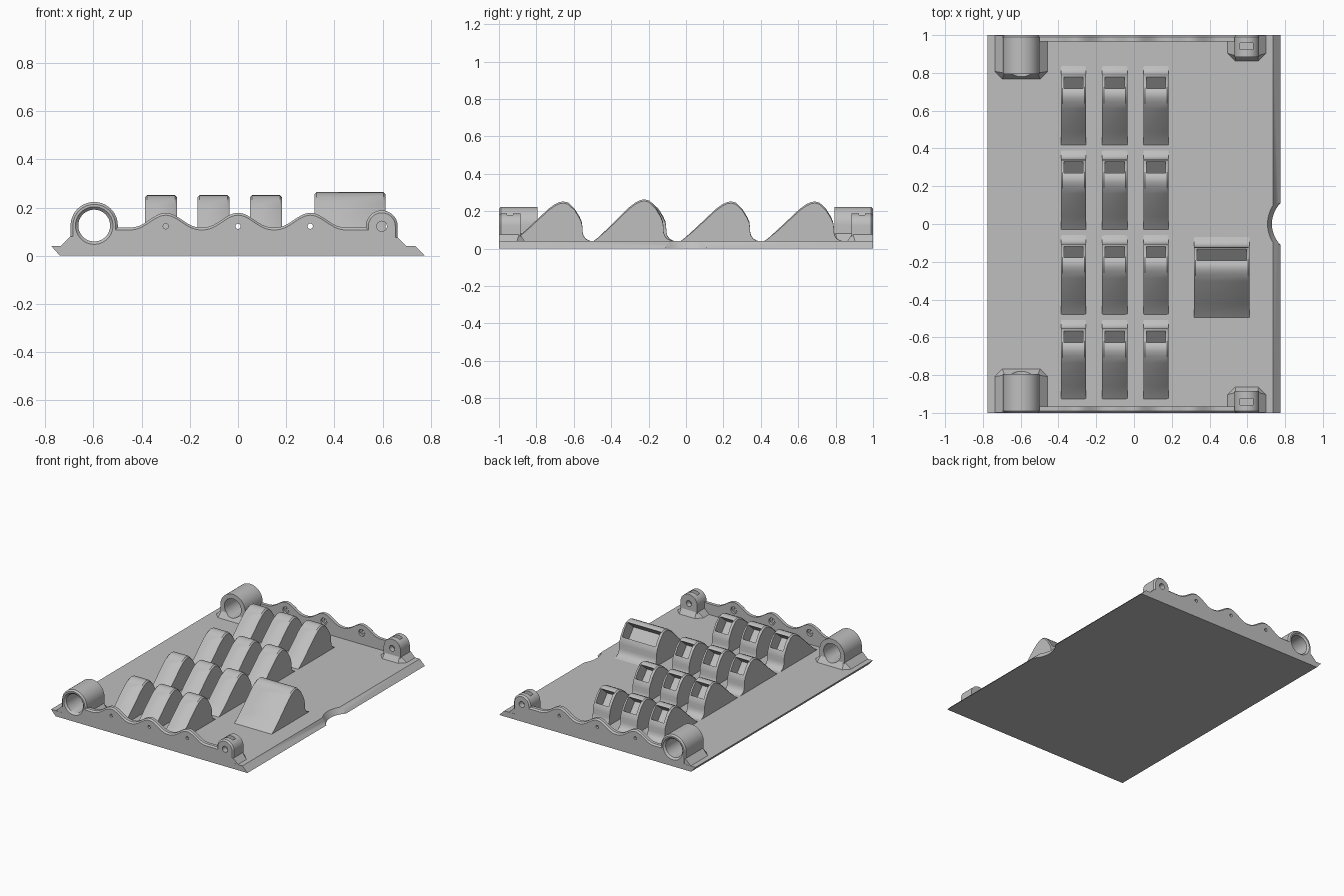
import bpy, bmesh, math
from mathutils import Matrix

cube = bpy.data.objects.get("Cube")
if cube:
    bpy.data.objects.remove(cube, do_unlink=True)

grey = bpy.data.materials.new("light_grey")
grey.use_nodes = True
colour = (0.52, 0.52, 0.52, 1)
grey.diffuse_color = colour
grey.node_tree.nodes["Principled BSDF"].inputs["Base Color"].default_value = colour


def add(name, bm):
    bmesh.ops.recalc_face_normals(bm, faces=bm.faces)
    mesh = bpy.data.meshes.new(name)
    bm.to_mesh(mesh)
    bm.free()
    mesh.materials.append(grey)
    ob = bpy.data.objects.new(name, mesh)
    bpy.context.collection.objects.link(ob)
    return ob


def loft(name, sections):
    """Skin a closed solid through rings of equal point count."""
    bm = bmesh.new()
    rings = [[bm.verts.new(p) for p in s] for s in sections]
    for a, b in zip(rings, rings[1:]):
        for i in range(len(a)):
            j = (i + 1) % len(a)
            bm.faces.new((a[i], a[j], b[j], b[i]))
    bm.faces.new(rings[0])
    bm.faces.new(rings[-1])
    return add(name, bm)


def rod(name, x, z, y0, y1, r0, r1, sides=40):
    """Round cutter running along y."""
    bm = bmesh.new()
    turn = Matrix.Translation((x, (y0 + y1) / 2, z)) @ Matrix.Rotation(math.pi / 2, 4, "X")
    bmesh.ops.create_cone(bm, cap_ends=True, segments=sides, radius1=r1, radius2=r0,
                          depth=y1 - y0, matrix=turn)
    return add(name, bm)


def box(name, x0, x1, y0, y1, z0, z1):
    return loft(name, [[(x0, y0, z), (x1, y0, z), (x1, y1, z), (x0, y1, z)] for z in (z0, z1)])


def apply(ob, mod):
    bpy.context.view_layer.objects.active = ob
    bpy.ops.object.modifier_apply(modifier=mod.name)


def cut(obs, cutters):
    for ob in obs:
        for c in cutters:
            mod = ob.modifiers.new("cut", "BOOLEAN")
            mod.operation = "DIFFERENCE"
            mod.solver = "EXACT"
            mod.object = c
            apply(ob, mod)
    for c in cutters:
        bpy.data.objects.remove(c, do_unlink=True)


parts = []
TOP = 0.04

# Base plate with slanted long sides and a conical finger notch
skew = [(-0.74, 0), (0.775, 0), (0.735, TOP), (-0.775, TOP)]
plate = loft("base_plate", [[(x, y, z) for x, z in skew] for y in (-1, 1)])
bm = bmesh.new()
bmesh.ops.create_cone(bm, cap_ends=True, segments=96, radius1=0.151, radius2=0.186,
                      depth=0.06, matrix=Matrix.Translation((0.887, 0, 0.02)))
cut([plate], [add("notch_cutter", bm)])
parts.append(plate)

# Wavy end wall, chamfered on its outer edge
def wave(x):
    return 0.117 + 0.061 * ((1 + math.cos(x * math.tau / 0.3)) / 2) ** 1.2 if -0.45 < x < 0.45 else 0.117

def wall_section(y, drop):
    xs = [-0.52 + i * 0.01 for i in range(108)]
    return [(xs[0], y, TOP)] + [(x, y, wave(x) - drop) for x in xs] + [(xs[-1], y, TOP)]

wall = loft("end_wall", [wall_section(-1, 0.01), wall_section(-0.99, 0), wall_section(-0.967, 0)])
for x in (-0.3, 0, 0.3):
    cut([wall], [rod("hole", x, 0.122, -1.02, -0.95, 0.011, 0.011, 24),
                 rod("recess", x, 0.122, -0.983, -0.95, 0.024, 0.024, 24)])


# Arched bodies on flared feet
def arch(name, cx, cz, r, end):
    def section(y, rad):
        curve = [(cx + rad * math.cos(math.pi * i / 28), y, cz + rad * math.sin(math.pi * i / 28))
                 for i in range(29)]
        return [(cx + rad, y, TOP)] + curve + [(cx - rad, y, TOP)]
    return loft(name, [section(-1, r - 0.01), section(-0.99, r), section(end, r)])


def foot(name, cx, half, end, flare, top):
    def section(grow, c, z):
        h, e = half + grow, end + grow * 0.6
        return [(cx - h, -0.999, z), (cx + h, -0.999, z), (cx + h, e - c, z),
                (cx + h - c, e, z), (cx - h + c, e, z), (cx - h, e - c, z)]
    return loft(name, [section(flare, 0.04, TOP), section(0, 0.008, top)])


ring = arch("tube_socket", -0.597, 0.125, 0.098, -0.793)
ring_foot = foot("tube_socket_foot", -0.597, 0.098, -0.793, 0.042, 0.08)
cut([ring, ring_foot], [rod("bore", -0.597, 0.125, -1.05, -0.7, 0.066, 0.066, 56),
                        rod("bore_lip", -0.597, 0.125, -1.012, -0.988, 0.09, 0.066, 56)])

lug = arch("screw_lug", 0.597, 0.122, 0.066, -0.885)
lug_foot = foot("screw_lug_foot", 0.597, 0.066, -0.885, 0.036, 0.075)
cut([lug], [rod("screw_hole", 0.597, 0.122, -1.05, -0.8, 0.021, 0.021, 28),
            box("nut_slot", 0.56, 0.63, -0.957, -0.924, 0.085, 0.25)])

# Repeat the end fittings at the other end
for ob in (wall, ring, ring_foot, lug, lug_foot):
    mod = ob.modifiers.new("mirror", "MIRROR")
    mod.use_axis = (False, True, False)
    apply(ob, mod)
    parts.append(ob)

# Wedge with a rounded crest, curved back foot and angled pocket
CREST = [(-0.285, 0.03), (-0.25, 0.055), (-0.2, 0.1), (-0.08, 0.213), (-0.045, 0.238),
         (-0.02, 0.249), (0, 0.252), (0.025, 0.246), (0.06, 0.212), (0.085, 0.172),
         (0.097, 0.145), (0.101, 0.12), (0.102, 0.09), (0.107, 0.07), (0.118, 0.054),
         (0.135, 0.044), (0.16, 0.036), (0.16, 0.03)]


def wedge(name, width, tall):
    def section(x, drop):
        return [(x, y, z * tall - drop * min(1, (z - 0.03) / 0.1)) for y, z in CREST]
    h = width / 2
    body = loft(name, [section(-h, 0.009), section(0.009 - h, 0),
                       section(h - 0.009, 0), section(h, 0.009)])
    hi, lo, n = (0.026, 0.24), (0.09, 0.165), (0.764, 0.645)
    prism = [(p[0] + n[0] * d, (p[1] + n[1] * d) * tall)
             for p, d in ((hi, 0.06), (lo, 0.06), (lo, -0.085), (hi, -0.085))]
    i = h - 0.016
    cut([body], [loft("pocket", [[(x, y, z) for y, z in prism] for x in (-i, i)])])
    return body


# Grid of small wedges, sharing one mesh
first = wedge("small_wedge", 0.133, 1)
for col in range(3):
    for row in range(4):
        ob = first if (col, row) == (0, 0) else first.copy()
        if ob is not first:
            bpy.context.collection.objects.link(ob)
        ob.location = (-0.32 + col * 0.218, -0.655 + row * 0.448, 0)
        parts.append(ob)

# Single wide wedge
wide = wedge("wide_wedge", 0.295, 1.045)
wide.location = (0.465, -0.222, 0)
parts.append(wide)

# Smooth the curves and keep the creases crisp
bpy.ops.object.select_all(action="DESELECT")
for ob in parts:
    ob.select_set(True)
bpy.context.view_layer.objects.active = plate
bpy.ops.object.shade_smooth_by_angle(angle=math.radians(32))
